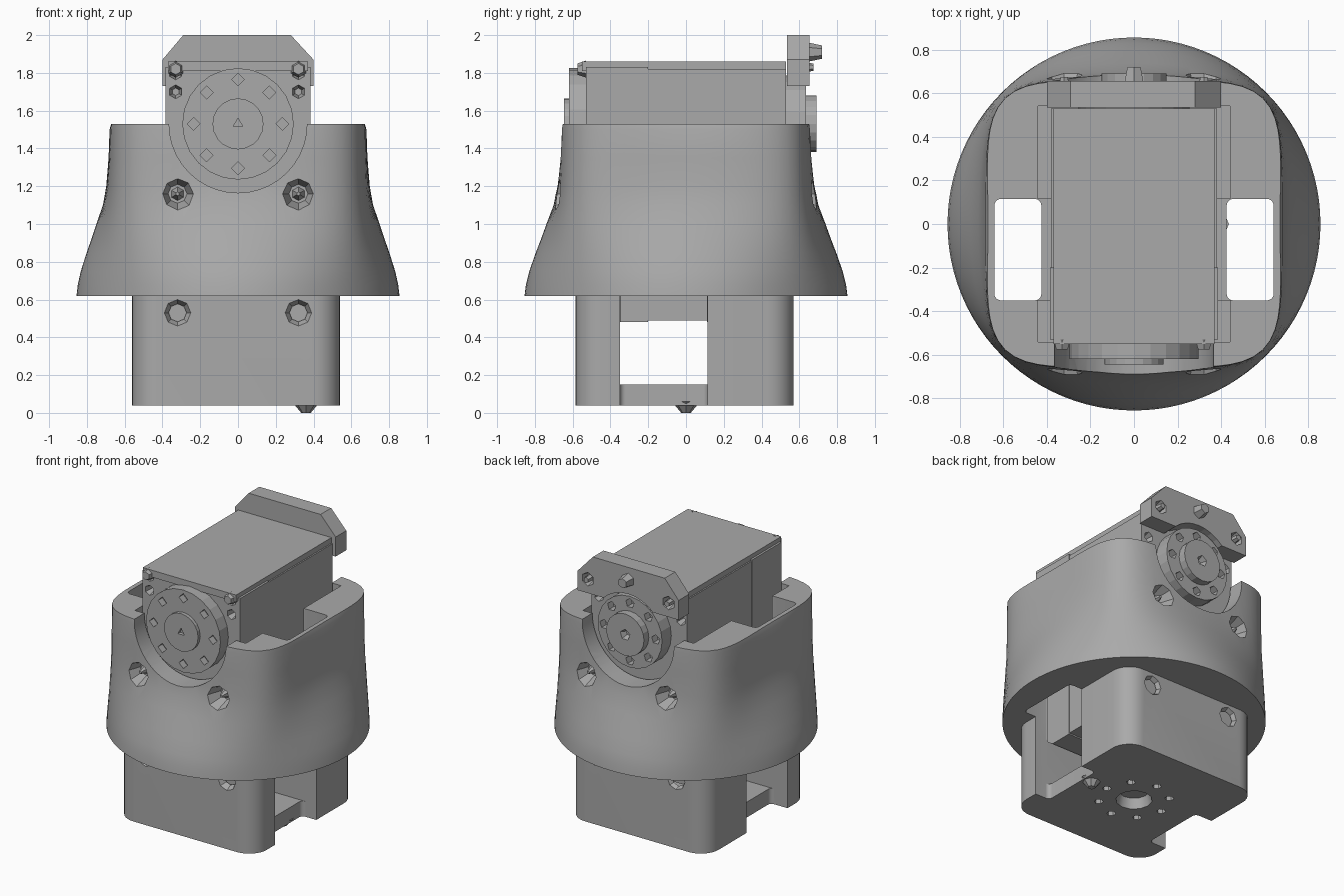
import bpy, bmesh, math
from mathutils import Vector, Matrix

if "Cube" in bpy.data.objects:
    bpy.data.objects.remove(bpy.data.objects["Cube"], do_unlink=True)

GREY = bpy.data.materials.new("plain_grey")
GREY.use_nodes = True
GREY.diffuse_color = (0.4, 0.4, 0.4, 1)
GREY.node_tree.nodes["Principled BSDF"].inputs["Base Color"].default_value = (0.4, 0.4, 0.4, 1)


def finish(name, bm):
    bmesh.ops.recalc_face_normals(bm, faces=bm.faces)
    mesh = bpy.data.meshes.new(name)
    bm.to_mesh(mesh)
    bm.free()
    mesh.materials.append(GREY)
    ob = bpy.data.objects.new(name, mesh)
    bpy.context.collection.objects.link(ob)
    return ob


def box(name, x, y, z, corner=0.0):
    """Box from (min, max) spans, with optional rounded upright edges."""
    bm = bmesh.new()
    spans = (x, y, z)
    size = [b - a for a, b in spans]
    mid = Vector([(a + b) / 2 for a, b in spans])
    bmesh.ops.create_cube(bm, size=1, matrix=Matrix.Translation(mid) @ Matrix.Diagonal((*size, 1)))
    if corner:
        upright = [e for e in bm.edges if abs(e.verts[0].co.z - e.verts[1].co.z) > 1e-4]
        bmesh.ops.bevel(bm, geom=upright, offset=corner, segments=8, profile=0.5, affect='EDGES')
    return finish(name, bm)


def rod(name, start, end, r1, r2=None, sides=32):
    """Cylinder or cone running from start to end."""
    a, b = Vector(start), Vector(end)
    d = b - a
    m = Matrix.Translation((a + b) / 2) @ d.to_track_quat('Z', 'Y').to_matrix().to_4x4()
    bm = bmesh.new()
    bmesh.ops.create_cone(bm, cap_ends=True, segments=sides, radius1=r1,
                          radius2=r1 if r2 is None else r2, depth=d.length, matrix=m)
    return finish(name, bm)


def cut(ob, *cutters):
    bpy.context.view_layer.objects.active = ob
    for c in cutters:
        c.hide_render = True
        mod = ob.modifiers.new("cut", 'BOOLEAN')
        mod.operation, mod.solver, mod.object = 'DIFFERENCE', 'EXACT', c
        bpy.ops.object.modifier_apply(modifier=mod.name)
        bpy.data.objects.remove(c, do_unlink=True)


def smooth(ob, angle=30):
    bpy.ops.object.select_all(action='DESELECT')
    ob.select_set(True)
    bpy.context.view_layer.objects.active = ob
    bpy.ops.object.shade_smooth_by_angle(angle=math.radians(angle))


def ring(radius, count=8):
    for i in range(count):
        a = math.tau * i / count
        yield radius * math.cos(a), radius * math.sin(a)


def body_cutters():
    """Servo pocket and the two upright side channels."""
    yield box("pocket_cutter", (-.44, .44), (-.54, .54), (.47, 1.8))
    for s in (-1, 1):
        yield box("channel_cutter", sorted((s * .425, s * .64)), (-.35, .115), (-.1, 1.8), .03)


AXIS_Z = 1.53

# Outer shell: round skirt blending up into a rounded square
levels = [(.62, 1), (.68, .96), (.75, .87), (.85, .69), (.92, .55), (1.0, .40), (1.1, .2),
          (1.2, .1), (1.35, .03), (1.5, 0), (1.53, -.06)]
bm = bmesh.new()
loops = []
for z, t in levels:
    loop = []
    for i in range(96):
        a = math.tau * i / 96
        c, s = math.cos(a), math.sin(a)
        square = .68 / (abs(c) ** 5 + abs(s) ** 5) ** .2
        r = square + (.855 - square) * t
        loop.append(bm.verts.new((r * c, r * s * (.975 + .025 * max(t, 0)), z)))
    loops.append(loop)
for lo, hi in zip(loops, loops[1:]):
    for i in range(96):
        j = (i + 1) % 96
        bm.faces.new((lo[i], lo[j], hi[j], hi[i]))
bm.faces.new(loops[0][::-1])
bm.faces.new(loops[-1])
shell = finish("shell", bm)
cut(shell, *body_cutters())
for s in (-1, 1):
    cut(shell, rod("arch_cutter", (0, s * .9, AXIS_Z), (0, s * .5, AXIS_Z), .365, sides=40))
    for x in (-.32, .32):
        cut(shell, rod("hole_cutter", (x, s * .76, 1.16), (x, s * .58, 1.16), .11, .05, 8))
        rod("shell_screw", (x, s * .57, 1.16), (x, s * .65, 1.16), .04, .01, 6)
smooth(shell)

# Lower base with side tunnel and bottom mounting holes
base = box("base", (-.56, .54), (-.585, .57), (.04, .63), .14)
cut(base, *body_cutters())
cut(base, box("tunnel_cutter", (-.8, .8), (-.35, .115), (.15, .48)),
    rod("bottom_hole_cutter", (0, 0, 0), (0, 0, .11), .13, .1, 12))
for x, y in ring(.23):
    cut(base, rod("bolt_hole_cutter", (x, y, 0), (x, y, .09), .03, sides=6))
for s, face in ((-1, .585), (1, .57)):
    for x in (-.32, .32):
        cut(base, rod("base_hole_cutter", (x, s * (face + .02), .53),
                      (x, s * (face - .08), .53), .08, .03, 8))
smooth(base)
rod("bottom_screw_tip", (.36, 0, .06), (.36, 0, 0), .075, .025, 8)

# Servo body in two halves, with a lid
front_half = box("servo_front", (-.385, .385), (-.53, -.2), (.48, 1.83))
rear_half = box("servo_rear", (-.38, .38), (-.2, .53), (.49, 1.82))
box("servo_lid", (-.37, .37), (-.55, .53), (1.81, 1.86))
for x in (-.33, .32):
    for z in (1.70, 1.80):
        cut(front_half, rod("servo_hole_cutter", (x, -.56, z), (x, -.47, z), .045, .02, 6))
    cut(rear_half, rod("servo_hole_cutter", (x, .56, 1.66), (x, .47, 1.66), .045, .02, 6))
    rod("servo_front_screw", (x, -.53, 1.82), (x, -.575, 1.82), .045, .03, 6)

# Front output disc
front_disc = rod("front_disc", (0, -.52, AXIS_Z), (0, -.62, AXIS_Z), .295, sides=24)
for x, z in ring(.235):
    cut(front_disc, rod("disc_hole_cutter", (x, -.65, AXIS_Z + z), (x, -.57, AXIS_Z + z), .034, sides=4))
front_hub = rod("front_hub", (0, -.6, AXIS_Z), (0, -.645, AXIS_Z), .135, sides=20)
cut(front_hub, rod("hub_cutter", (0, -.66, AXIS_Z), (0, -.615, AXIS_Z), .03, sides=3))

# Rear output disc
rear_disc = rod("rear_disc", (0, .52, AXIS_Z), (0, .635, AXIS_Z), .255, sides=24)
for x, z in ring(.205):
    cut(rear_disc, rod("disc_hole_cutter", (x, .66, AXIS_Z + z), (x, .58, AXIS_Z + z), .034, sides=5))
rear_hub = rod("rear_hub", (0, .6, AXIS_Z), (0, .69, AXIS_Z), .15, sides=20)
cut(rear_hub, rod("hub_cutter", (0, .71, AXIS_Z), (0, .65, AXIS_Z), .05, .02, 5))

# Rear bracket with clipped top corners and an arch over the disc
bm = bmesh.new()
outline = [(-.4, 1.73), (.4, 1.73), (.4, 1.87), (.28, 2), (-.29, 2), (-.4, 1.87)]
face = bm.faces.new([bm.verts.new((x, .535, z)) for x, z in outline])
grown = bmesh.ops.extrude_face_region(bm, geom=[face])["geom"]
bmesh.ops.translate(bm, vec=(0, .12, 0), verts=[v for v in grown if isinstance(v, bmesh.types.BMVert)])
bracket = finish("rear_bracket", bm)
cut(bracket, rod("arch_cutter", (0, .4, AXIS_Z), (0, .8, AXIS_Z), .28))
for x in (-.32, .32):
    cut(bracket, rod("bracket_hole_cutter", (x, .68, 1.83), (x, .58, 1.83), .055, .03, 6))
    rod("bracket_screw", (x, .57, 1.83), (x, .675, 1.83), .03, .02, 6)
rod("bracket_top_screw", (0, .65, 1.91), (0, .72, 1.91), .05, .035, 6)
